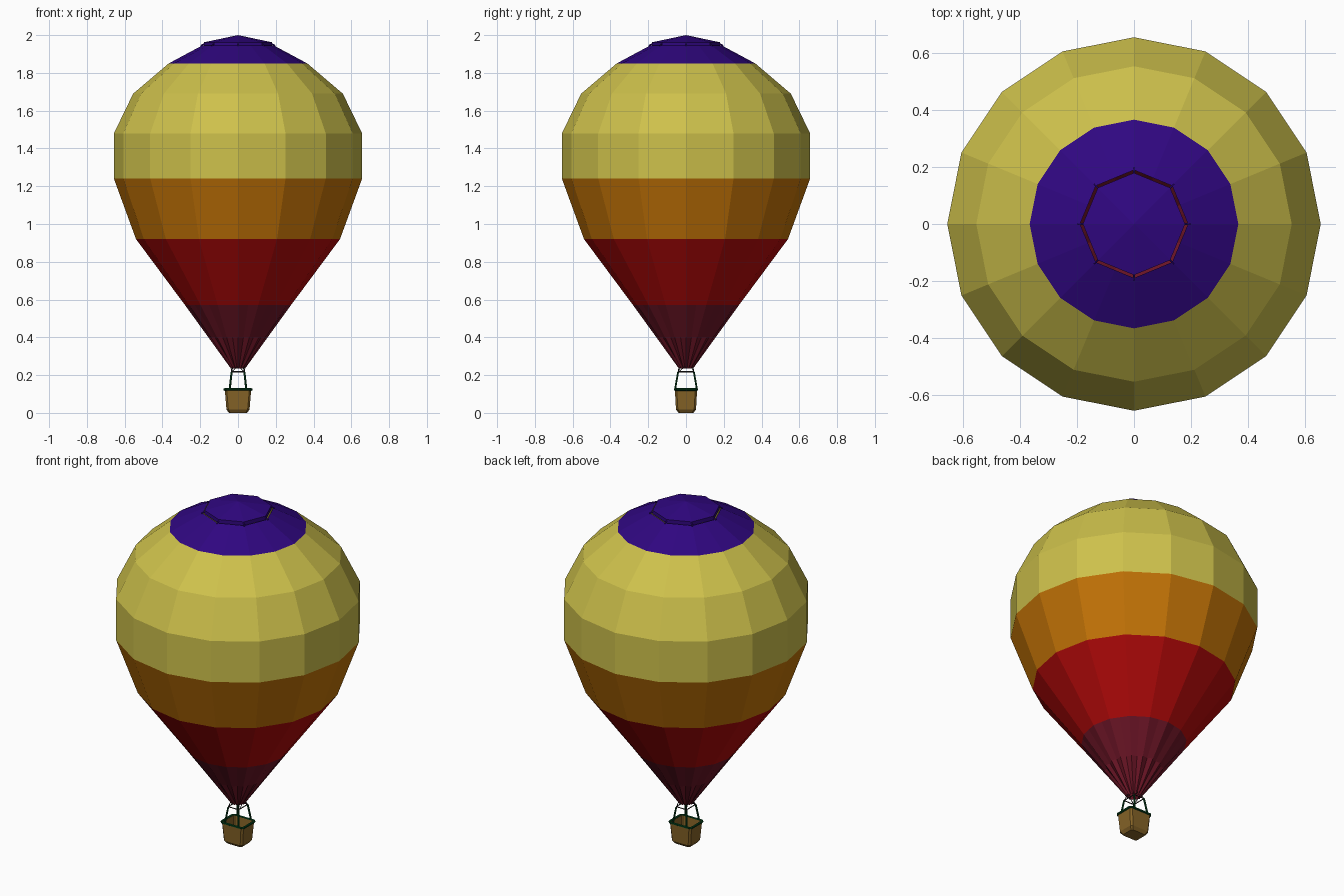
import bpy, bmesh, math
from mathutils import Vector

if "Cube" in bpy.data.objects:
    bpy.data.objects.remove(bpy.data.objects["Cube"])


def material(name, rgb):
    m = bpy.data.materials.new(name)
    m.diffuse_color = [c ** 2.2 for c in rgb] + [1]
    m.use_nodes = True
    m.node_tree.nodes["Principled BSDF"].inputs["Base Color"].default_value = m.diffuse_color
    return m


YELLOW = material("yellow", (0.80, 0.75, 0.30))
ORANGE = material("orange", (0.76, 0.45, 0.06))
RED = material("red", (0.70, 0.07, 0.07))
MAROON = material("maroon", (0.43, 0.11, 0.17))
PURPLE = material("purple", (0.20, 0.06, 0.50))
WICKER = material("wicker", (0.52, 0.39, 0.17))
GREEN = material("green", (0.05, 0.26, 0.13))
DARK = material("dark", (0.15, 0.13, 0.14))


def add_object(name, bm, mat):
    me = bpy.data.meshes.new(name)
    bm.to_mesh(me)
    bm.free()
    me.materials.append(mat)
    ob = bpy.data.objects.new(name, me)
    bpy.context.collection.objects.link(ob)
    return ob


def loft(name, rings, mat, cap_bottom=False, cap_top=False):
    """Skin rings of points, listed bottom to top, counter-clockwise."""
    bm = bmesh.new()
    vs = [[bm.verts.new(p) for p in r] for r in rings]
    for a, b in zip(vs, vs[1:]):
        n = len(a)
        for i in range(n):
            j = (i + 1) % n
            bm.faces.new((a[i], a[j], b[j], b[i]))
    if cap_bottom:
        bm.faces.new(vs[0][::-1])
    if cap_top:
        bm.faces.new(vs[-1])
    bmesh.ops.remove_doubles(bm, verts=bm.verts[:], dist=1e-5)
    return add_object(name, bm, mat)


def ring(r, z, n=16, odd=1.0):
    """Polygon ring; odd corners can be pulled in to make pleats."""
    pts = []
    for i in range(n):
        a = 2 * math.pi * i / n
        k = r * (odd if i % 2 else 1)
        pts.append((k * math.cos(a), k * math.sin(a), z))
    return pts


def tubes(name, segments, radius, mat, sides=6):
    """Straight rods between pairs of points, joined in one object."""
    bm = bmesh.new()
    for p, q in segments:
        p, q = Vector(p), Vector(q)
        d = q - p
        new = bmesh.ops.create_cone(bm, cap_ends=True, segments=sides, radius1=radius,
                                    radius2=radius, depth=d.length)["verts"]
        bmesh.ops.rotate(bm, verts=new, matrix=d.to_track_quat('Z', 'Y').to_matrix())
        bmesh.ops.translate(bm, verts=new, vec=(p + q) / 2)
    return add_object(name, bm, mat)


def rect(x, y, z, c=0.0):
    """Rectangle ring with corners cut by c."""
    if not c:
        return [(-x, -y, z), (x, -y, z), (x, y, z), (-x, y, z)]
    return [(-x + c, -y, z), (x - c, -y, z), (x, -y + c, z), (x, y - c, z),
            (x - c, y, z), (-x + c, y, z), (-x, y - c, z), (-x, -y + c, z)]


def closed(pts):
    return list(zip(pts, pts[1:] + pts[:1]))


# Envelope bands
half = math.cos(math.pi / 16)
loft("pleated_skirt", [ring(0.038, 0.235, 32, 0.72), ring(0.157, 0.40, 32, 0.93),
                       ring(0.28, 0.57, 32, half)], MAROON)
loft("red_band", [ring(0.28, 0.57), ring(0.54, 0.92)], RED)
loft("orange_band", [ring(0.54, 0.92), ring(0.657, 1.24)], ORANGE)
loft("yellow_band", [ring(0.657, 1.24), ring(0.657, 1.48), ring(0.555, 1.69),
                     ring(0.367, 1.85)], YELLOW)

# Crown with octagonal vent and its lid
loft("crown", [ring(0.367, 1.85), ring(0.19, 1.945, 16, math.cos(math.pi / 8))], PURPLE)
loft("vent_lid", [ring(0.18, 1.94, 8), ring(0.18, 1.962, 8), ring(0.0, 2.0, 8)], PURPLE)
tubes("vent_ties", [(a, b) for a, b in zip(ring(0.17, 1.957, 8), ring(0.197, 1.944, 8))],
      0.004, PURPLE)

# Basket
basket = loft("basket", [rect(0.048, 0.040, 0.0, 0.008), rect(0.061, 0.053, 0.018, 0.01),
                         rect(0.070, 0.059, 0.123, 0.01)], WICKER, cap_bottom=True)
wall = basket.modifiers.new("wall", 'SOLIDIFY')
wall.thickness = 0.008
wall.offset = -1
tubes("basket_rim", closed(rect(0.071, 0.058, 0.124, 0.01)), 0.007, GREEN)

# Uprights and burner frame
low, top = rect(0.044, 0.058, 0.124), rect(0.034, 0.042, 0.215)
tubes("uprights", list(zip(low, top)), 0.0055, GREEN)
tubes("burner_frame", closed(rect(0.034, 0.042, 0.218)), 0.003, DARK)

# Ropes from the frame to the envelope mouth
mouth = ring(0.036, 0.25, 8)
anchors = [min(top, key=lambda t: (Vector(t) - Vector(m)).length) for m in mouth]
tubes("ropes", list(zip(anchors, mouth)), 0.002, DARK, 5)
